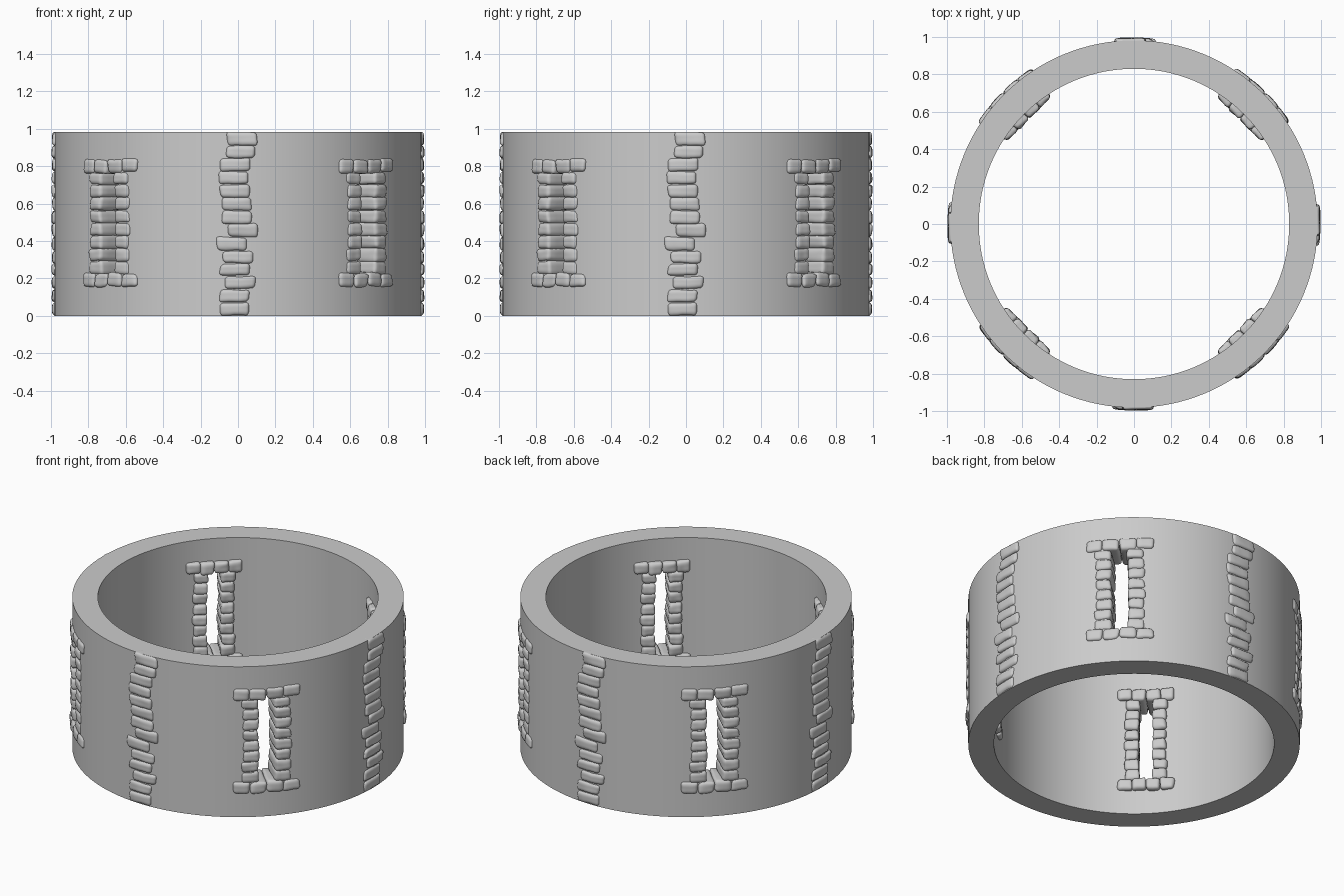
import bpy, bmesh, math, random
from mathutils import Vector, noise

if "Cube" in bpy.data.objects:
    bpy.data.objects.remove(bpy.data.objects["Cube"])

random.seed(7)
R_OUT, R_IN, H = 0.982, 0.83, 0.983


def add_object(name, bm):
    mesh = bpy.data.meshes.new(name)
    bmesh.ops.recalc_face_normals(bm, faces=bm.faces)
    bm.to_mesh(mesh)
    bm.free()
    ob = bpy.data.objects.new(name, mesh)
    bpy.context.collection.objects.link(ob)
    return ob


def spread(u, h, r):
    # pack grid lines towards the rounded edges
    a = abs(u)
    t = {0: 0, 1: 0.5 * (h - r), 2: h - r, 3: h - 0.5 * r, 4: h}[round(a * 4)]
    return math.copysign(t, u)


def stone(bm, a0, a1, z0, z1, r0, r1, rad=0.02):
    """Worn stone block bent around the z axis; angles in radians from +x."""
    half = Vector(((r1 - r0) / 2, (a1 - a0) / 2, (z1 - z0) / 2))
    skew = {(i, j): Vector([random.uniform(-0.005, 0.005) for _ in range(3)])
            for i in (0, 1) for j in (0, 1)}
    seed = Vector([random.uniform(0, 50) for _ in range(3)])
    tmp = bmesh.new()
    bmesh.ops.create_cube(tmp, size=2)
    bmesh.ops.subdivide_edges(tmp, edges=tmp.edges, cuts=7, use_grid_fill=True)
    vmap = {}
    for v in tmp.verts:
        u = v.co.copy()
        p = Vector([spread(u[k], half[k], rad) for k in range(3)])
        c = Vector([max(-half[k] + rad, min(half[k] - rad, p[k])) for k in range(3)])
        p = c + (p - c).normalized() * rad if (p - c).length > 1e-6 else c
        fy, fz = (u.y + 1) / 2, (u.z + 1) / 2
        for (i, j), s in skew.items():
            p += s * (fy if i else 1 - fy) * (fz if j else 1 - fz)
        p += noise.noise_vector(p * 18 + seed) * 0.004
        ang = p.y
        depth = (p.x / half.x + 1) / 2
        inner = r0 / math.cos((a0 + a1) / 2 + ang)
        r = inner + (r1 - inner) * depth
        ang += (a0 + a1) / 2
        z = min(max((z0 + z1) / 2 + p.z, 0.0), H)
        vmap[v] = bm.verts.new((r * math.cos(ang), r * math.sin(ang), z))
    for f in tmp.faces:
        bm.faces.new([vmap[v] for v in f.verts]).smooth = True
    tmp.free()


def ring_copies(ob, start):
    # four copies around the tower
    for k in range(4):
        o = ob if k == 0 else ob.copy()
        if k:
            bpy.context.collection.objects.link(o)
        o.rotation_euler.z = start + k * math.pi / 2


# ring wall
N = 128
bm = bmesh.new()
loops = [[bm.verts.new((r * math.cos(2 * math.pi * i / N), r * math.sin(2 * math.pi * i / N), z))
          for i in range(N)] for r, z in ((R_OUT, 0), (R_OUT, H), (R_IN, H), (R_IN, 0))]
for k in range(4):
    a, b = loops[k], loops[(k + 1) % 4]
    for i in range(N):
        j = (i + 1) % N
        bm.faces.new((a[i], a[j], b[j], b[i]))
wall = add_object("ring_wall", bm)

# window openings
bm = bmesh.new()
for k in range(4):
    g = bmesh.ops.create_cube(bm, size=1)
    bmesh.ops.scale(bm, vec=(0.5, 0.15, 0.60), verts=g["verts"])
    bmesh.ops.translate(bm, vec=(0.9, 0, 0.495), verts=g["verts"])
    ang = math.pi / 4 + k * math.pi / 2
    ca, sa = math.cos(ang), math.sin(ang)
    for v in g["verts"]:
        x, y, z = v.co
        v.co = (x * ca - y * sa, x * sa + y * ca, z)
cutter = add_object("window_cutter", bm)
cutter.hide_render = True
cutter.hide_set(True)
mod = wall.modifiers.new("openings", "BOOLEAN")
mod.operation = "DIFFERENCE"
mod.solver = "EXACT"
mod.object = cutter
bpy.context.view_layer.objects.active = wall
wall.select_set(True)
bpy.ops.object.modifier_apply(modifier=mod.name)
bpy.ops.object.shade_smooth_by_angle(angle=math.radians(30))
bpy.data.objects.remove(cutter)

# window surround: jambs of through-stones, sill and lintel rows
bm = bmesh.new()
d = math.radians
for side in (-1, 1):
    for i in range(8):
        z = 0.223 + i * 0.0685
        o = d(8.6 + random.uniform(-0.4, 0.3))
        n = d(2.8 + random.uniform(-0.3, 0.3))
        lo, hi = sorted((side * n, side * o))
        stone(bm, lo, hi, z, z + 0.0685, 0.797, 0.993)
for z in (0.153, 0.765):
    for i in range(4):
        a = d(-11.9 + i * 5.95)
        j = random.uniform(-0.004, 0.004)
        stone(bm, a, a + d(5.95), z + j, z + 0.076 + j, 0.793, 0.995)
ring_copies(add_object("window_surround", bm), math.pi / 4)

# stacked stone strips between the windows: left edges, top to bottom
lefts = [-0.06, -0.07, -0.10, -0.11, -0.10, -0.09, -0.09, -0.055,
         -0.12, -0.08, -0.10, -0.07, -0.10, -0.10]
bm = bmesh.new()
step = H / len(lefts)
for i, x in enumerate(lefts):
    z = H - (i + 1) * step
    stone(bm, x, x + 0.165, z, z + step, 0.93, 0.996)
ring_copies(add_object("stone_strip", bm), 0)
